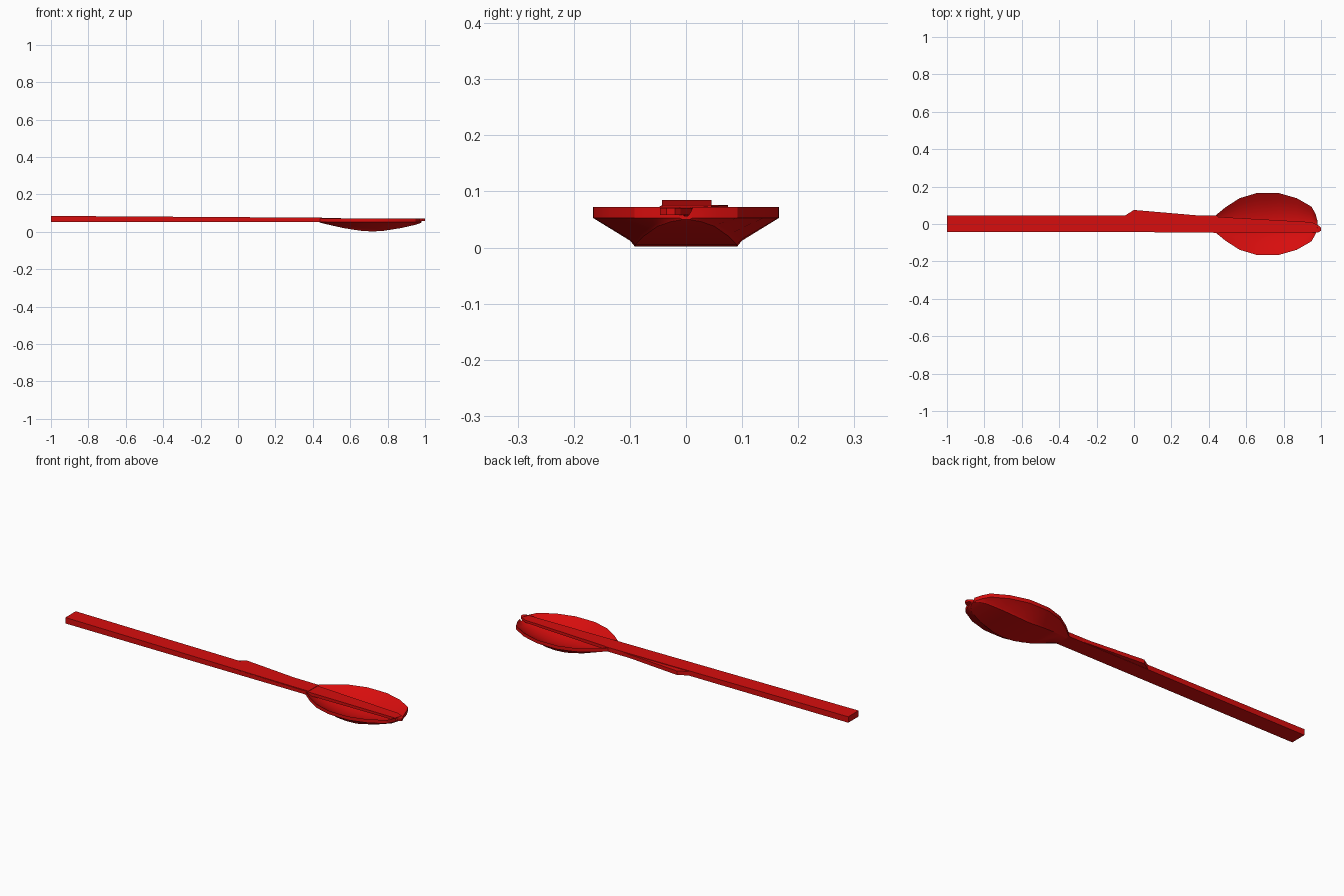
import bpy
import bmesh
import math

cube = bpy.data.objects.get("Cube")
if cube:
    bpy.data.objects.remove(cube, do_unlink=True)

red = bpy.data.materials.new("red plastic")
red.use_nodes = True
colour = (0.68, 0.004, 0.004, 1)
red.diffuse_color = colour
red.node_tree.nodes["Principled BSDF"].inputs["Base Color"].default_value = colour


def finish(name, bm, smooth=False):
    """Turn a bmesh into a named, coloured object."""
    bmesh.ops.recalc_face_normals(bm, faces=bm.faces)
    mesh = bpy.data.meshes.new(name)
    bm.to_mesh(mesh)
    bm.free()
    obj = bpy.data.objects.new(name, mesh)
    bpy.context.collection.objects.link(obj)
    mesh.materials.append(red)
    if smooth:
        bpy.ops.object.select_all(action="DESELECT")
        obj.select_set(True)
        bpy.context.view_layer.objects.active = obj
        bpy.ops.object.shade_smooth_by_angle(angle=math.radians(30))
    return obj


def slab(name, outline, bottom, top):
    """Extrude an xy outline between two height functions of x."""
    bm = bmesh.new()
    low = [bm.verts.new((x, y, bottom(x))) for x, y in outline]
    high = [bm.verts.new((x, y, top(x))) for x, y in outline]
    bm.faces.new(low)
    bm.faces.new(high)
    for i in range(len(outline)):
        j = (i + 1) % len(outline)
        bm.faces.new((low[i], low[j], high[j], high[i]))
    return finish(name, bm)


# Long straight handle, thinning a little towards the bowl
slab("handle",
     [(-1, -0.043), (0.45, -0.043), (0.45, 0.045), (-1, 0.045)],
     lambda x: 0.053,
     lambda x: 0.0785 - 0.0065 * x)

# Tapered rib from the handle's side wing, across the bowl, to the tip
slab("rib",
     [(-0.05, 0.044), (0, 0.075), (0.35, 0.045), (0.5, 0.035), (0.95, 0.01),
      (0.99, -0.01), (1, -0.02), (1, -0.035), (0.985, -0.046), (0.45, -0.047),
      (-0.02, -0.043)],
     lambda x: 0.054 + 0.004 * max(x, 0),
     lambda x: 0.0755 - 0.005 * max(x, 0))

# Bowl: thin shell lofted through stations of (x, half width, underside height)
stations = [(0.435, 0.045, 0.05), (0.49, 0.09, 0.037), (0.565, 0.138, 0.02),
            (0.655, 0.165, 0.006), (0.715, 0.166, 0.002), (0.775, 0.165, 0.005),
            (0.87, 0.138, 0.02), (0.95, 0.092, 0.038), (0.972, 0.05, 0.046),
            (0.982, 0.012, 0.05)]
rim, lip = 0.072, 0.053
outer = [(1, 0), (0.6, 0.8), (0.55, 1)]
outer += [(-t, d) for t, d in reversed(outer)]
inner = [i / 5 for i in range(-5, 6)]

bm = bmesh.new()
rings = []
for x, w, base in stations:
    ring = [(w * t, lip - d * (lip - base)) for t, d in outer]
    ring += [(w * t, rim - (1 - t * t) * (rim - base - 0.005)) for t in inner]
    rings.append([bm.verts.new((x, y, z)) for y, z in ring])
for a, b in zip(rings, rings[1:]):
    for i in range(len(a)):
        j = (i + 1) % len(a)
        bm.faces.new((a[i], a[j], b[j], b[i]))
bm.faces.new(rings[0])
bm.faces.new(rings[-1])
finish("bowl", bm, smooth=True)
